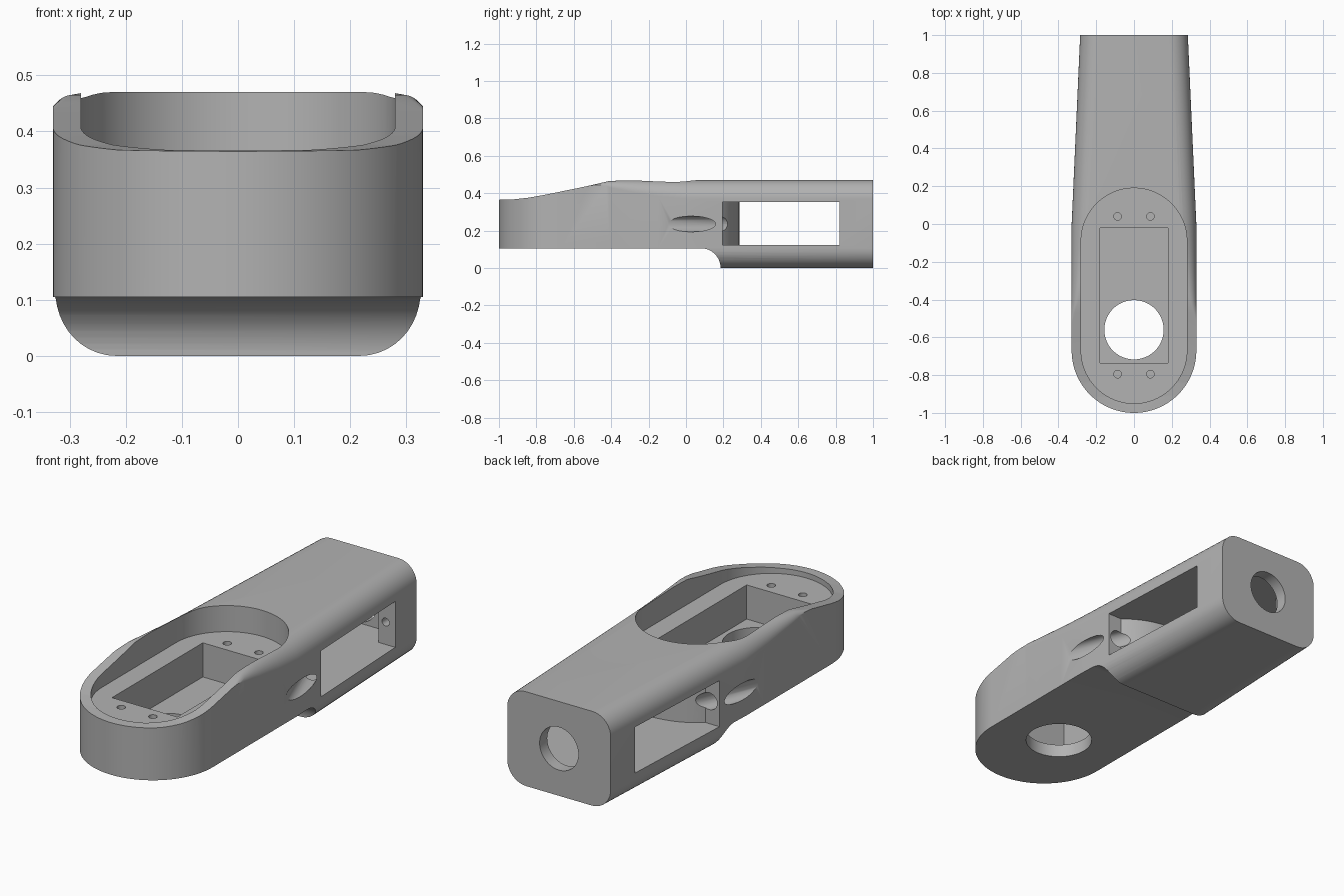
import bpy, bmesh, math
from mathutils import Vector

default = bpy.data.objects.get("Cube")
if default:
    bpy.data.objects.remove(default, do_unlink=True)

GREY = (0.45, 0.45, 0.45, 1)
grey = bpy.data.materials.new("plain_grey")
grey.use_nodes = True
grey.diffuse_color = GREY
grey.node_tree.nodes["Principled BSDF"].inputs["Base Color"].default_value = GREY


def finish(name, bm):
    bmesh.ops.recalc_face_normals(bm, faces=bm.faces)
    mesh = bpy.data.meshes.new(name)
    bm.to_mesh(mesh)
    bm.free()
    mesh.materials.append(grey)
    obj = bpy.data.objects.new(name, mesh)
    bpy.context.collection.objects.link(obj)
    return obj


def loft(name, rings):
    bm = bmesh.new()
    rows = [[bm.verts.new(p) for p in ring] for ring in rings]
    for a, b in zip(rows, rows[1:]):
        for i in range(len(a)):
            j = (i + 1) % len(a)
            bm.faces.new((a[i], a[j], b[j], b[i]))
    bm.faces.new(rows[0])
    bm.faces.new(rows[-1])
    return finish(name, bm)


def prism(name, outline, low, high):
    return loft(name, [[(x, y, z) for x, y in outline] for z in (low, high)])


def box(name, low, high):
    (x0, y0, z0), (x1, y1, z1) = low, high
    return prism(name, [(x0, y0), (x1, y0), (x1, y1), (x0, y1)], z0, z1)


def rod(name, start, end, radius, sides=48):
    start, end = Vector(start), Vector(end)
    turn = (end - start).to_track_quat('Z', 'Y')
    ring = [turn @ Vector((radius * math.cos(math.tau * i / sides),
                           radius * math.sin(math.tau * i / sides), 0))
            for i in range(sides)]
    return loft(name, [[p + c for p in ring] for c in (start, end)])


def arc(cx, cy, r, a0, a1, n):
    return [(cx + r * math.cos(math.radians(a0 + (a1 - a0) * i / n)),
             cy + r * math.sin(math.radians(a0 + (a1 - a0) * i / n)))
            for i in range(n + 1)]


def combine(target, tool, operation='DIFFERENCE'):
    mod = target.modifiers.new("cut", 'BOOLEAN')
    mod.operation, mod.solver, mod.object = operation, 'EXACT', tool
    bpy.context.view_layer.objects.active = target
    bpy.ops.object.modifier_apply(modifier=mod.name)
    bpy.data.objects.remove(tool, do_unlink=True)


# Body stations: y, half width, top height, top edge radius
stations = [(-1.02, .34, .364, .004), (-.92, .34, .367, .004), (-.84, .34, .376, .004),
            (-.75, .34, .392, .004), (-.55, .34, .433, .006), (-.47, .335, .451, .02),
            (-.41, .33, .465, .035), (-.3, .33, .469, .06), (-.15, .33, .47, .085),
            (0, .33, .47, .1), (1, .285, .47, .1)]


def section(y, w, top, r):
    rb = .105
    pts = (arc(w - r, top - r, r, 0, 90, 10) + arc(r - w, top - r, r, 90, 180, 10)
           + arc(rb - w, rb, rb, 180, 270, 10) + arc(w - rb, rb, rb, 270, 360, 10))
    return [(x, y, z) for x, z in pts]


body = loft("arm_body", [section(*s) for s in stations])

# Rounded front and tapered plan
plan = arc(0, -.67, .33, 180, 360, 64) + [(.33, 0), (.285, 1.0), (.285, 1.1),
                                          (-.285, 1.1), (-.285, 1.0), (-.33, 0)]
combine(body, prism("plan_cutter", plan, -.2, .7), 'INTERSECT')

# Raised underside at the front with a curved step
step = [(-1.2, -.1), (-1.2, .105)] + arc(.08, 0, .105, 90, 0, 14) + [(.185, -.1)]
combine(body, loft("step_cutter", [[(x, y, z) for y, z in step] for x in (-.5, .5)]))

# Round-ended top recess, deep rectangular pocket and bottom opening
recess = arc(0, -.67, .28, 180, 360, 48) + arc(0, -.09, .28, 0, 180, 48)
combine(body, prism("recess_cutter", recess, .34, .7))
combine(body, box("pocket_cutter", (-.18, -.735, .17), (.18, -.02, .6)))
combine(body, rod("opening_cutter", (0, -.56, 0), (0, -.56, .3), .157, 64))
for x in (-.087, .087):
    for y in (-.795, .04):
        combine(body, rod("screw_cutter", (x, y, .24), (x, y, .5), .02, 20))

# Side window, leaving a rounded wall behind the pocket
window = box("window_cutter", (-.5, .195, .123), (.5, .82, .352))
combine(window, rod("round_wall", (0, -.09, 0), (0, -.09, .6), .375, 96))
combine(body, window)

# Rear recess, shaft hole and screw holes
combine(body, box("rear_recess_cutter", (-.2, .8, .123), (.2, .94, .352)))
combine(body, rod("shaft_cutter", (0, .9, .235), (0, 1.1, .235), .107, 64))
for side in (-1, 1):
    combine(body, rod("rear_screw_cutter", (side * .24, .78, .235),
                      (side * .24, .92, .235), .02, 20))
    # Slanted cable channel
    combine(body, rod("channel_cutter", (side * .385, -.12, .235),
                      (side * .2, .36, .235), .042, 32))

bpy.ops.object.select_all(action='DESELECT')
body.select_set(True)
bpy.context.view_layer.objects.active = body
bpy.ops.object.shade_smooth_by_angle(angle=math.radians(30))
